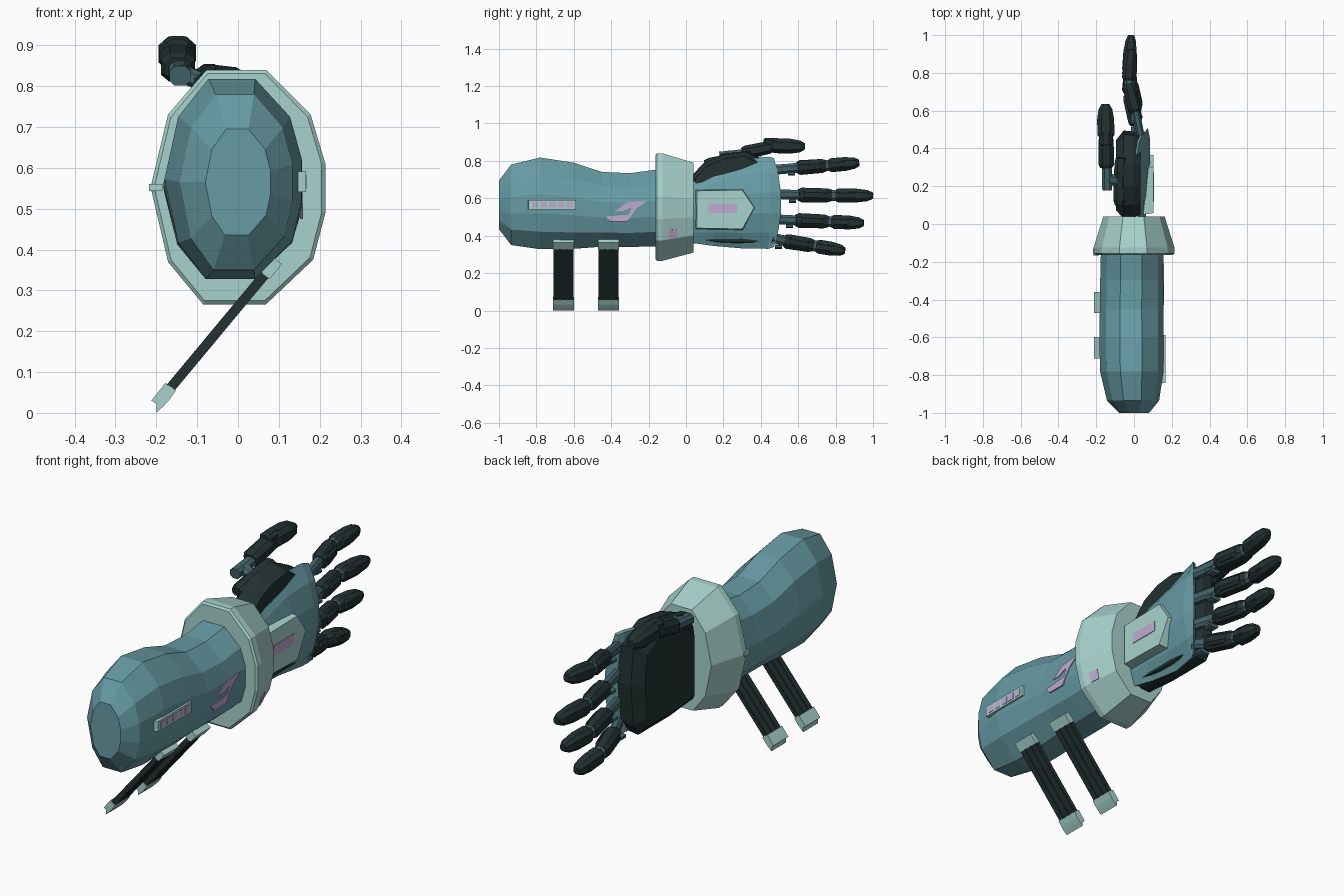
import bpy, bmesh, math
from mathutils import Vector as V

if "Cube" in bpy.data.objects:
    bpy.data.objects.remove(bpy.data.objects["Cube"])


def material(name, rgb):
    m = bpy.data.materials.new(name)
    m.diffuse_color = (*rgb, 1)
    m.use_nodes = True
    m.node_tree.nodes["Principled BSDF"].inputs["Base Color"].default_value = m.diffuse_color
    return m


TEAL = material("teal_shell", (0.135, 0.33, 0.375))
LIGHT = material("pale_teal_trim", (0.39, 0.65, 0.61))
DARK = material("dark_rubber", (0.017, 0.031, 0.031))
JOINT = material("slate_joint", (0.055, 0.125, 0.15))
LILAC = material("lilac_accent", (0.53, 0.40, 0.63))


def loft(name, rings, mat):
    """Skin closed rings of points and cap both ends."""
    bm = bmesh.new()
    vs = [[bm.verts.new(p) for p in r] for r in rings]
    n = len(rings[0])
    for a, b in zip(vs, vs[1:]):
        for i in range(n):
            j = (i + 1) % n
            bm.faces.new((a[i], a[j], b[j], b[i]))
    bm.faces.new(vs[0])
    bm.faces.new(vs[-1])
    bmesh.ops.recalc_face_normals(bm, faces=bm.faces)
    me = bpy.data.meshes.new(name)
    bm.to_mesh(me)
    bm.free()
    me.materials.append(mat)
    ob = bpy.data.objects.new(name, me)
    bpy.context.collection.objects.link(ob)
    return ob


def prism(name, pts, axis, a, b, mat, top=1.0):
    """Extrude a 2D outline along x (y,z points) or y (x,z points)."""
    c = sum((V(p) for p in pts), V((0, 0))) / len(pts)
    rings = []
    for pos, s in ((a, 1.0), (b, top)):
        q = [c + (V(p) - c) * s for p in pts]
        rings.append([(pos, p.x, p.y) if axis == 'x' else (p.x, pos, p.y) for p in q])
    return loft(name, rings, mat)


def rect(u0, u1, v0, v1):
    return [(u0, v0), (u1, v0), (u1, v1), (u0, v1)]


OCT = [(1, .5), (.5, 1), (-.5, 1), (-1, .5), (-1, -.5), (-.5, -1), (.5, -1), (1, -.5)]


def segment(name, p0, p1, w, h, mat, stations=((0, .75), (.12, 1), (.85, .95), (1, .75))):
    """Chamfered bar between two points, scaled at stations along its length."""
    p0, p1 = V(p0), V(p1)
    d = (p1 - p0).normalized()
    a = d.cross(V((0, 0, 1))).normalized()
    b = a.cross(d)
    return loft(name, [[p0.lerp(p1, t) + a * (w * s * x) + b * (h * s * z) for x, z in OCT]
                       for t, s in stations], mat)


BAR = ((0, 1), (1, 1))
TIP = ((0, .75), (.1, 1), (.55, 1), (.85, .8), (1, .45))

# Shared cross-section with a flat strip on the outer side
PROFILE = [(.32, 1), (.83, .62), (1, .2), (1, -.22), (.86, -.62), (.32, -1),
           (-.4, -1), (-.8, -.64), (-1, 0), (-.8, .62), (-.36, 1)]


def section(y, cx, cz, rx, rz):
    return [V((cx + rx * u, y, cz + rz * v)) for u, v in PROFILE]


# Forearm and wrist cuff
loft("forearm", [section(*r) for r in (
    (-1.0, 0, .565, .08, .13), (-.935, -.005, .565, .138, .215), (-.78, -.012, .573, .168, .245),
    (-.6, -.013, .56, .17, .23), (-.45, -.013, .541, .168, .2), (-.3, -.012, .537, .167, .197),
    (-.13, -.01, .55, .165, .207))], TEAL)
CUFF = [section(*r) for r in ((-.163, 0, .553, .205, .278), (-.155, 0, .553, .214, .287),
                              (-.125, 0, .553, .214, .287), (.04, 0, .55, .162, .24))]
loft("wrist_cuff", CUFF, LIGHT)
prism("cuff_latch", rect(-.218, -.185, .543, .561), 'y', -.168, -.13, LIGHT)


# Accent plate lying on a lower facet of the cuff
def cuff_point(a, t):
    return CUFF[2][3].lerp(CUFF[2][4], a).lerp(CUFF[3][3].lerp(CUFF[3][4], a), t)


corners = [cuff_point(a, t) for a, t in ((.55, .2), (.55, .46), (.98, .46), (.98, .2))]
normal = (corners[1] - corners[0]).cross(corners[3] - corners[0]).normalized()
loft("cuff_accent", [[c - normal * .003 for c in corners], [c + normal * .003 for c in corners]], LILAC)

# Vent strip and angular stripe on the forearm
prism("vent_frame", rect(-.845, -.585, .54, .592), 'x', .135, .166, LIGHT, .97)
for i in range(5):
    y = -.822 + i * .046
    prism("vent_cell", rect(y, y + .034, .55, .582), 'x', .162, .168, LILAC)
STRIPE = [(-.208, .588), (-.32, .576), (-.378, .53), (-.335, .532), (-.29, .552),
          (-.305, .513), (-.43, .503), (-.405, .475), (-.315, .475), (-.265, .545)]
prism("forearm_stripe", STRIPE, 'x', .152, .159, LILAC)

# Two hanging straps with clips
CLIP = [(-.152, .055), (-.178, .073), (-.212, .03), (-.2, .022), (-.2, 0), (-.183, .016), (-.168, .032)]
A, B = V((.085, .362)), V((-.168, .058))
SIDE = V((-(B - A).y, (B - A).x)).normalized()


def bar2d(p, q, half):
    return [p + SIDE * half, q + SIDE * half, q - SIDE * half, p - SIDE * half]


for yc in (-.655, -.415):
    prism("strap_band", bar2d(A, B, .008), 'y', yc - .053, yc + .053, DARK)
    for off in (-.038, 0, .038):
        prism("strap_rib", bar2d(A, B, .012), 'y', yc + off - .014, yc + off + .014, DARK)
    prism("strap_top_clip", bar2d(A.lerp(B, -.04), A.lerp(B, .08), .016), 'y', yc - .056, yc + .056, LIGHT)
    prism("strap_end_clip", CLIP, 'y', yc - .056, yc + .056, LIGHT)

# Palm
PALM = [(.03, .36), (.03, .72), (.1, .795), (.2, .838), (.32, .852), (.4, .815),
        (.475, .775), (.495, .6), (.475, .4), (.44, .345), (.2, .345)]
loft("palm", [[(x, .24 + (y - .24) * s, .57 + (z - .57) * s) for y, z in PALM]
              for x, s in ((.035, .9), (-.005, .98), (-.055, 1), (-.095, .8))], DARK)

# Curved shell over the back of the hand
US = (-1, -.65, -.22, .22, .65, 1)


def shell_section(y, z0, z1, rim, mid, bow):
    zc, h = (z0 + z1) / 2, (z1 - z0) / 2
    outer = [(rim + (mid - rim) * (1 - u * u), y - bow * u * u, zc + h * u) for u in US]
    return outer + [(rim - .012, y - bow, zc + h * .97), (rim - .012, y - bow, zc - h * .97)]


loft("hand_shell", [shell_section(*r) for r in (
    (.04, .36, .69, .03, .065, 0), (.15, .345, .755, .015, .08, 0), (.3, .332, .808, .005, .088, 0),
    (.45, .33, .822, .03, .088, .01), (.51, .34, .815, .045, .075, .04))], TEAL)

# Guard plate on the back of the hand
GUARD = [(.05, .435), (.05, .645), (.305, .65), (.372, .55), (.305, .43)]
prism("hand_guard", GUARD, 'x', .05, .104, LIGHT, .95)
prism("hand_guard_accent", rect(.12, .272, .52, .57), 'x', .1, .107, LILAC)

# Four fingers: knuckle rod, two jointed segments, back plates
FINGERS = {"index": ((.47, .752), (.595, .763), (.755, .775), (.925, .79)),
           "middle": ((.47, .622), (.6, .618), (.79, .615), (1.0, .614)),
           "ring": ((.47, .488), (.585, .482), (.77, .475), (.95, .467)),
           "little": ((.46, .39), (.525, .372), (.69, .345), (.85, .318))}
XS = (.035, .01, -.03, -.015)
for name, path in FINGERS.items():
    k, a, b, c = [V((x, y, z)) for x, (y, z) in zip(XS, path)]
    segment(name + "_knuckle", k, a.lerp(b, .2), .02, .026, JOINT, BAR)
    segment(name + "_knuckle_pin", a + V((0, -.05, -.03)), a + V((0, -.012, -.03)), .026, .012, JOINT, BAR)
    segment(name + "_base", a, a.lerp(b, .95), .036, .039, DARK)
    segment(name + "_joint", a.lerp(b, .85), b.lerp(c, .15), .026, .029, JOINT, BAR)
    segment(name + "_tip", b.lerp(c, .03), c, .035, .037, DARK, TIP)
    out = V((.02, 0, 0))
    segment(name + "_base_plate", a.lerp(b, .15) + out, a.lerp(b, .8) + out, .024, .028, DARK)
    segment(name + "_tip_plate", b.lerp(c, .12) + out, b.lerp(c, .6) + out * .8, .022, .026, DARK)

# Thumb
segment("thumb_link", (-.05, .22, .795), (-.145, .24, .835), .03, .022, JOINT, BAR)
segment("thumb_root", (-.142, .18, .825), (-.145, .4, .848), .026, .024, JOINT, BAR)
segment("thumb_root_cover", (-.075, .1, .785), (-.07, .35, .835), .035, .026, DARK)
segment("thumb_base", (-.147, .3, .842), (-.148, .465, .876), .042, .036, DARK)
segment("thumb_joint", (-.148, .43, .872), (-.148, .5, .88), .03, .028, JOINT, BAR)
segment("thumb_tip", (-.148, .455, .882), (-.152, .635, .876), .045, .04, DARK, TIP)
segment("thumb_plate", (-.148, .415, .898), (-.148, .5, .9), .034, .024, DARK)
